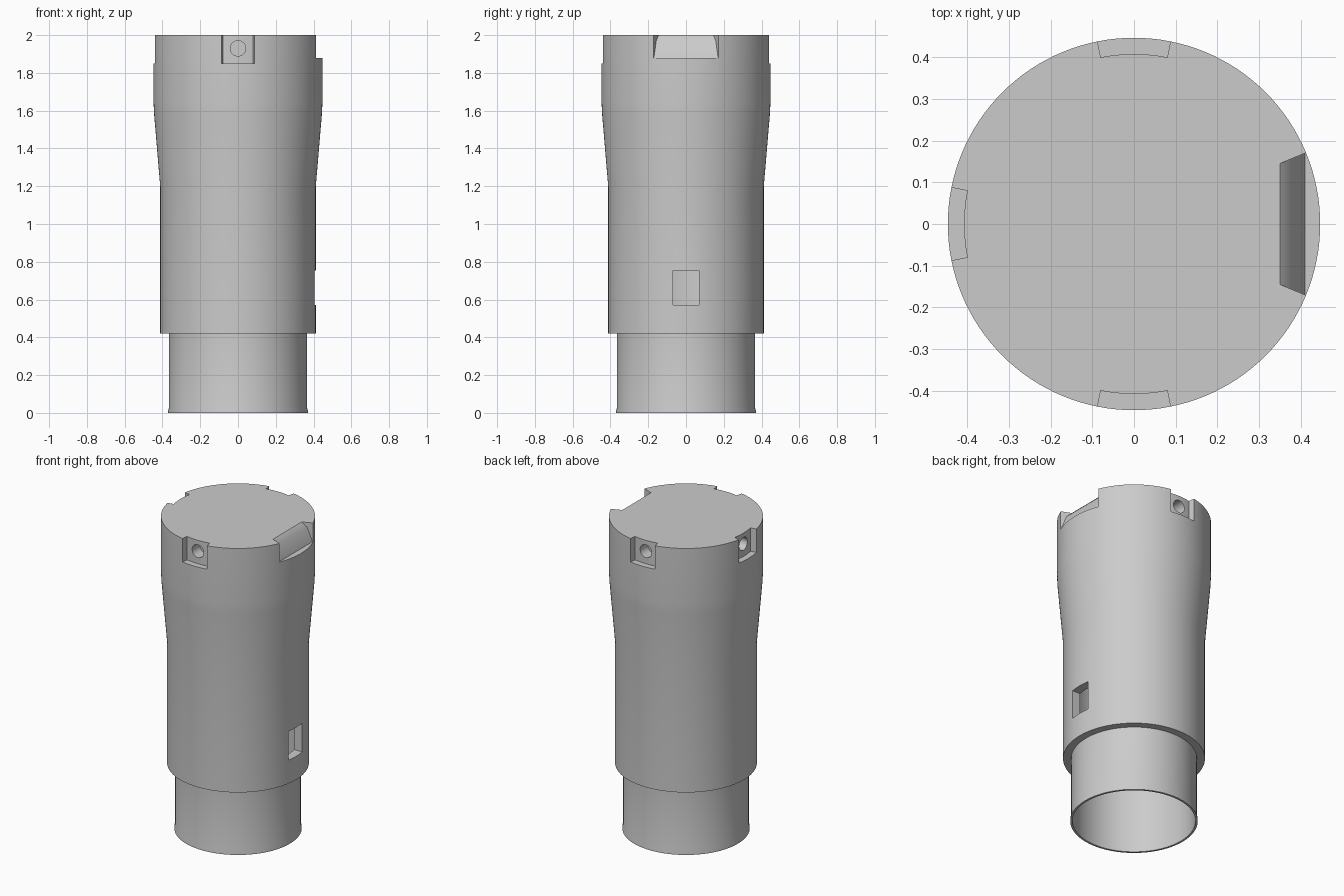
import bpy, bmesh, math
from mathutils import Matrix

cube = bpy.data.objects.get("Cube")
if cube:
    bpy.data.objects.remove(cube, do_unlink=True)

grey = bpy.data.materials.new("plain grey")
grey.use_nodes = True
colour = (0.6, 0.6, 0.6, 1)
grey.diffuse_color = colour
grey.node_tree.nodes["Principled BSDF"].inputs["Base Color"].default_value = colour


def make_object(name, bm):
    bmesh.ops.recalc_face_normals(bm, faces=bm.faces)
    mesh = bpy.data.meshes.new(name)
    bm.to_mesh(mesh)
    bm.free()
    mesh.materials.append(grey)
    obj = bpy.data.objects.new(name, mesh)
    bpy.context.collection.objects.link(obj)
    return obj


def loft(name, rings, turn=0):
    """Skin a list of equal point rings, cap both ends, turn about z."""
    bm = bmesh.new()
    loops = [[bm.verts.new(p) for p in ring] for ring in rings]
    n = len(loops[0])
    for a, b in zip(loops, loops[1:]):
        for i in range(n):
            j = (i + 1) % n
            bm.faces.new((a[i], a[j], b[j], b[i]))
    bm.faces.new(loops[0])
    bm.faces.new(loops[-1])
    bm.transform(Matrix.Rotation(turn, 4, 'Z'))
    return make_object(name, bm)


def circle(radius, z, steps=128):
    return [(radius * math.cos(math.tau * i / steps),
             radius * math.sin(math.tau * i / steps), z) for i in range(steps)]


def cut(target, cutter):
    mod = target.modifiers.new("cut", 'BOOLEAN')
    mod.operation = 'DIFFERENCE'
    mod.solver = 'EXACT'
    mod.object = cutter
    bpy.context.view_layer.objects.active = target
    bpy.ops.object.modifier_apply(modifier=mod.name)
    bpy.data.objects.remove(cutter, do_unlink=True)


# Hollow tubular body: closed top, swollen head, narrow neck, open bottom
profile = [(0.447, 2), (0.447, 1.64), (0.444, 1.58), (0.412, 1.2),
           (0.412, 0.42), (0.365, 0.42), (0.365, 0.03), (0.37, 0.01), (0.37, 0),
           (0.357, 0), (0.357, 1.8)]
body = loft("tube_body", [circle(r, z) for r, z in profile])

# Three rim notches, each with a round pin hole in its back wall
half = math.radians(11.3)
for turn in (math.pi / 2, math.pi, -math.pi / 2):
    angles = [half * (i / 4 - 1) for i in range(9)]
    sector = [(0.408 * math.cos(a), 0.408 * math.sin(a)) for a in angles]
    sector += [(0.6 * math.cos(a), 0.6 * math.sin(a)) for a in (half, -half)]
    cut(body, loft("notch_cutter", [[(x, y, z) for x, y in sector]
                                    for z in (1.85, 2.1)], turn))
    hole = [[(x, px, 1.93 + py) for px, py, _ in circle(0.041, 0, 32)]
            for x in (0.33, 0.5)]
    cut(body, loft("pin_hole_cutter", hole, turn))

# Wide key notch with a bevelled back wall and radial sides
section = [(0.35, 2.1), (0.35, 2), (0.38, 1.97), (0.41, 1.88), (0.6, 1.88), (0.6, 2.1)]
cut(body, loft("key_notch_cutter", [[(x, s * 0.414 * x, z) for x, z in section]
                                    for s in (-1, 1)]))

# Small side window through the wall
window = [(-0.07, 0.57), (0.07, 0.57), (0.07, 0.755), (-0.07, 0.755)]
cut(body, loft("window_cutter", [[(x, y, z) for y, z in window] for x in (0.2, 0.6)]))

# Smooth round walls, crisp edges
bpy.ops.object.select_all(action='DESELECT')
body.select_set(True)
bpy.context.view_layer.objects.active = body
bpy.ops.object.shade_smooth_by_angle(angle=math.radians(30))
